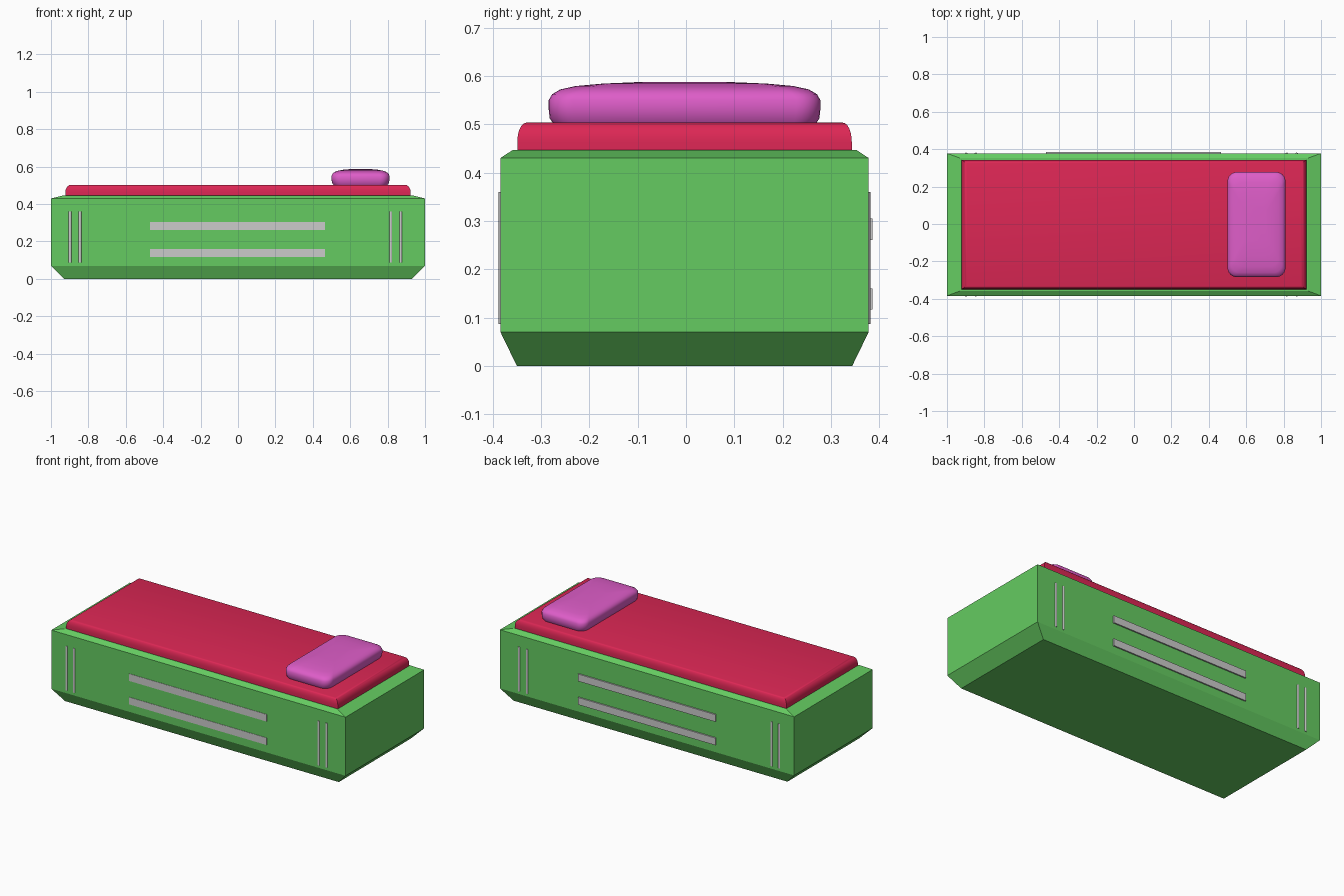
import bpy, bmesh, math

if "Cube" in bpy.data.objects:
    bpy.data.objects.remove(bpy.data.objects["Cube"])

CY = -0.003  # the bed body sits slightly off centre in y


def material(name, rgb):
    m = bpy.data.materials.new(name)
    m.diffuse_color = (*rgb, 1)
    m.use_nodes = True
    m.node_tree.nodes["Principled BSDF"].inputs["Base Color"].default_value = m.diffuse_color
    return m


def finish(name, bm, mat=None, smooth=None):
    bmesh.ops.recalc_face_normals(bm, faces=bm.faces)
    me = bpy.data.meshes.new(name)
    bm.to_mesh(me)
    bm.free()
    ob = bpy.data.objects.new(name, me)
    bpy.context.collection.objects.link(ob)
    if mat:
        me.materials.append(mat)
    if smooth:
        bpy.ops.object.select_all(action='DESELECT')
        ob.select_set(True)
        bpy.context.view_layer.objects.active = ob
        bpy.ops.object.shade_smooth_by_angle(angle=math.radians(smooth))
    return ob


def outline(hx, hy, r, n):
    """Rectangle outline with corners of radius r (n steps per corner)."""
    if r == 0:
        return [(hx, hy), (-hx, hy), (-hx, -hy), (hx, -hy)]
    pts = []
    for k, (sx, sy) in enumerate([(1, 1), (-1, 1), (-1, -1), (1, -1)]):
        for i in range(n + 1):
            a = math.pi / 2 * (k + i / n)
            pts.append((sx * (hx - r) + r * math.cos(a), sy * (hy - r) + r * math.sin(a)))
    return pts


def loft(name, rings, cx=0, mat=None, smooth=None, n=6):
    """Stack outlines given as (half x, half y, z, corner radius)."""
    bm = bmesh.new()
    loops = [[bm.verts.new((cx + x, CY + y, z)) for x, y in outline(hx, hy, r, n)]
             for hx, hy, z, r in rings]
    for a, b in zip(loops, loops[1:]):
        for i in range(len(a)):
            j = (i + 1) % len(a)
            bm.faces.new((a[i], a[j], b[j], b[i]))
    bm.faces.new(loops[0][::-1])
    bm.faces.new(loops[-1])
    return finish(name, bm, mat, smooth)


green = material("frame_green", (0.13, 0.6, 0.12))
red = material("mattress_red", (0.72, 0.02, 0.09))
pink = material("pillow_pink", (0.73, 0.11, 0.58))

# Chamfered bed frame
loft("bed_frame", [(0.93, 0.347, 0, 0), (1, 0.381, 0.07, 0),
                   (1, 0.381, 0.43, 0), (0.93, 0.355, 0.447, 0)], mat=green)

# Mattress with rounded upper edges
steps = [math.pi / 2 * i / 6 for i in range(7)]
loft("mattress", [(0.923, 0.346, 0.44, 0)] +
     [(0.893 + 0.03 * math.cos(a), 0.328 + 0.018 * math.cos(a), 0.463 + 0.04 * math.sin(a), 0)
      for a in steps], mat=red, smooth=40)

# Soft pillow
loft("pillow", [(0.143, 0.271, 0.5, 0.045), (0.151, 0.279, 0.512, 0.05),
                (0.155, 0.281, 0.53, 0.05), (0.155, 0.281, 0.55, 0.05),
                (0.150, 0.274, 0.562, 0.05), (0.138, 0.257, 0.572, 0.05),
                (0.118, 0.225, 0.579, 0.05), (0.09, 0.17, 0.584, 0.045),
                (0.055, 0.1, 0.587, 0.03)],
     cx=0.655, mat=pink, smooth=50)

# Trim on both long sides
for side, s in (("front", -1), ("back", 1)):
    wall = CY + s * 0.381
    # Long horizontal bars
    for i, z in enumerate((0.1385, 0.2825)):
        bm = bmesh.new()
        bmesh.ops.create_cube(bm, size=1)
        bmesh.ops.scale(bm, vec=(0.935, 0.016, 0.044), verts=bm.verts)
        bmesh.ops.translate(bm, vec=(-0.0025, s * 0.378, z), verts=bm.verts)
        finish(f"{side}_bar_{i + 1}", bm)
    # Slim vertical rods
    for i, x in enumerate((-0.898, -0.845, 0.817, 0.87)):
        bm = bmesh.new()
        bmesh.ops.create_cone(bm, cap_ends=True, segments=16, radius1=0.009,
                              radius2=0.009, depth=0.273)
        bmesh.ops.translate(bm, vec=(x, wall - s * 0.0055, 0.2235), verts=bm.verts)
        finish(f"{side}_rod_{i + 1}", bm, smooth=40)
